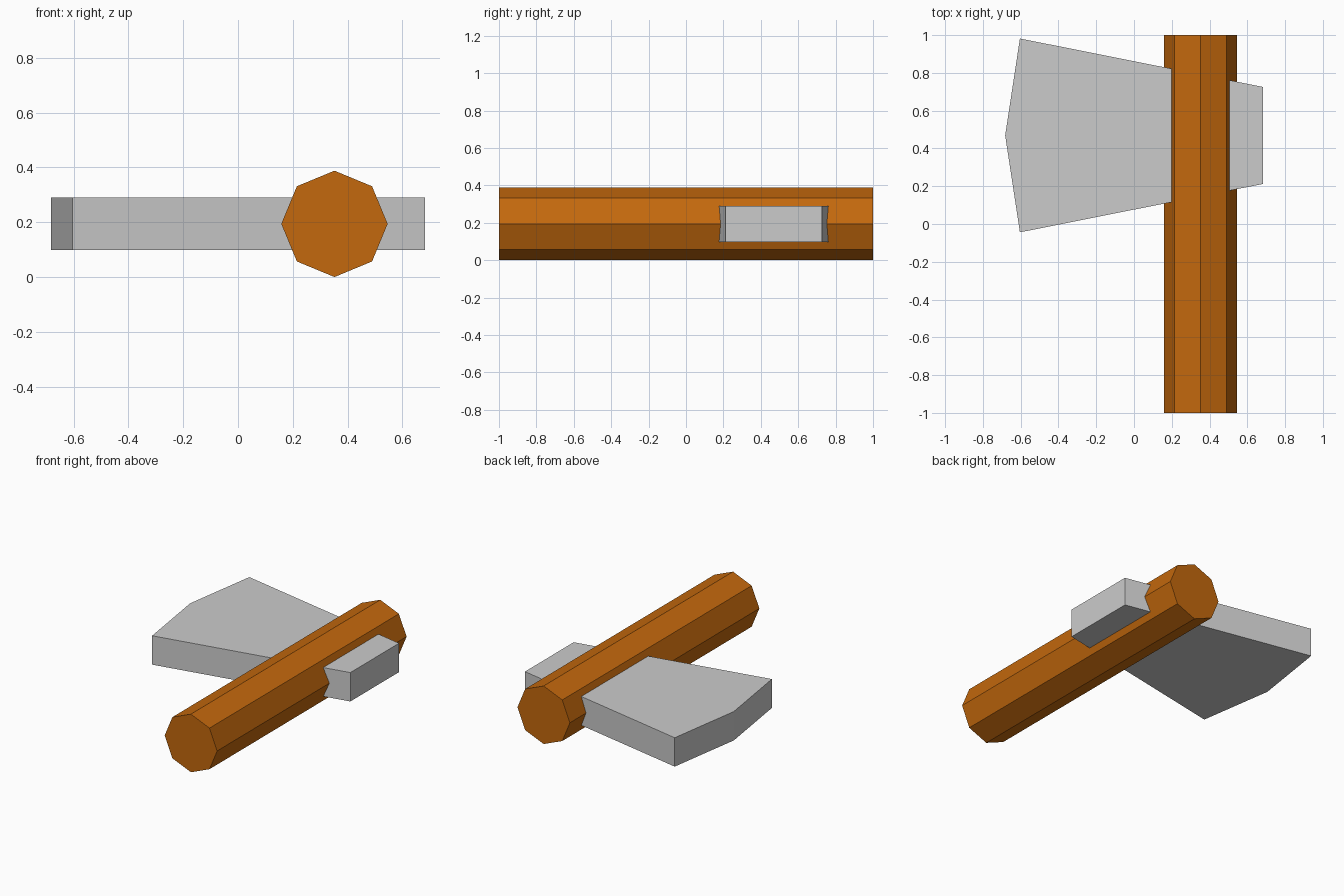
import bpy
import bmesh
from math import pi

if "Cube" in bpy.data.objects:
    bpy.data.objects.remove(bpy.data.objects["Cube"])


def prism(name, outline, z0, z1):
    """Extrude a flat outline in the xy plane from z0 to z1."""
    bm = bmesh.new()
    face = bm.faces.new([bm.verts.new((x, y, z0)) for x, y in outline])
    top = bmesh.ops.extrude_face_region(bm, geom=[face])["geom"]
    verts = [v for v in top if isinstance(v, bmesh.types.BMVert)]
    bmesh.ops.translate(bm, vec=(0, 0, z1 - z0), verts=verts)
    bmesh.ops.recalc_face_normals(bm, faces=bm.faces)
    mesh = bpy.data.meshes.new(name)
    bm.to_mesh(mesh)
    bm.free()
    obj = bpy.data.objects.new(name, mesh)
    bpy.context.collection.objects.link(obj)
    return obj


# Octagonal wooden handle lying along y, corners up and sideways
bpy.ops.mesh.primitive_cylinder_add(
    vertices=8, radius=0.194, depth=2,
    location=(0.352, 0, 0.194), rotation=(pi / 2, 0, 0))
handle = bpy.context.object
handle.name = "handle"
wood = bpy.data.materials.new("wood")
wood.diffuse_color = (0.55, 0.14, 0.004, 1)
wood.use_nodes = True
wood.node_tree.nodes["Principled BSDF"].inputs["Base Color"].default_value = wood.diffuse_color
handle.data.materials.append(wood)

# Axe head: flared, pointed blade on the left, blunt poll on the right
mid = 0.469
half = [(0.682, 0.257), (-0.604, 0.513)]
outline = ([(x, mid + h) for x, h in half] + [(-0.682, mid)]
           + [(x, mid - h) for x, h in reversed(half)])
prism("axe_head", outline, 0.098, 0.291)
